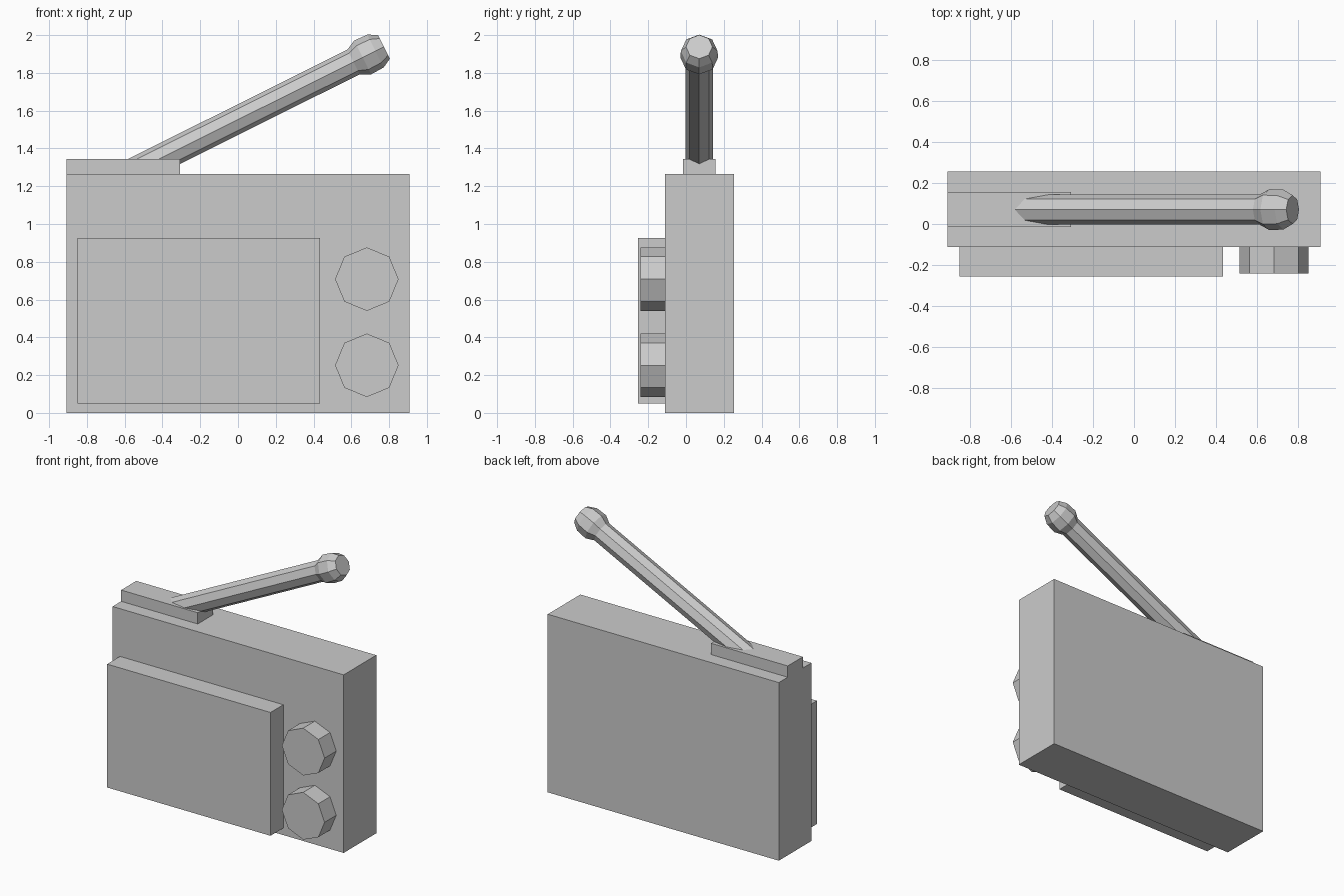
import bpy, bmesh, math
from mathutils import Vector, Matrix

if "Cube" in bpy.data.objects:
    bpy.data.objects.remove(bpy.data.objects["Cube"])


def finish(name, bm):
    bmesh.ops.recalc_face_normals(bm, faces=bm.faces)
    mesh = bpy.data.meshes.new(name)
    bm.to_mesh(mesh)
    bm.free()
    obj = bpy.data.objects.new(name, mesh)
    bpy.context.collection.objects.link(obj)
    return obj


def box(name, lo, hi):
    lo, hi = Vector(lo), Vector(hi)
    bm = bmesh.new()
    bmesh.ops.create_cube(bm, size=1)
    bmesh.ops.scale(bm, vec=hi - lo, verts=bm.verts)
    bmesh.ops.translate(bm, vec=(lo + hi) / 2, verts=bm.verts)
    return finish(name, bm)


def turned(name, profile, origin, axis, side, sides=8):
    """Sweep (distance, radius) rings along an axis; a vertex points to side."""
    axis, side = Vector(axis).normalized(), Vector(side).normalized()
    other = axis.cross(side)
    bm = bmesh.new()
    rings = []
    for t, r in profile:
        rings.append([bm.verts.new(Vector(origin) + axis * t + r * (
            side * math.cos(2 * math.pi * i / sides) +
            other * math.sin(2 * math.pi * i / sides))) for i in range(sides)])
    for a, b in zip(rings, rings[1:]):
        for i in range(sides):
            j = (i + 1) % sides
            bm.faces.new((a[i], a[j], b[j], b[i]))
    bm.faces.new(rings[0])
    bm.faces.new(rings[-1])
    return finish(name, bm)


# Radio case, speaker panel and antenna mount
box("case", (-0.908, -0.111, 0), (0.908, 0.255, 1.265))
box("speaker_panel", (-0.85, -0.255, 0.05), (0.434, -0.111, 0.926))
box("antenna_mount", (-0.908, -0.015, 1.265), (-0.306, 0.155, 1.345))

# Two octagonal dials
for name, z in (("upper_dial", 0.708), ("lower_dial", 0.252)):
    turned(name, [(0, 0.168), (0.131, 0.168)],
           (0.682, -0.111, z), (0, -1, 0), (0, 0, 1))

# Slanted antenna with a bulbous tip, sunk into its mount
turned("antenna",
       [(-1.5, 0.073), (-0.18, 0.073), (-0.126, 0.1), (-0.05, 0.097), (0, 0.07)],
       (0.773, 0.07, 1.938), (0.895, 0, 0.446), (-0.446, 0, 0.895))
